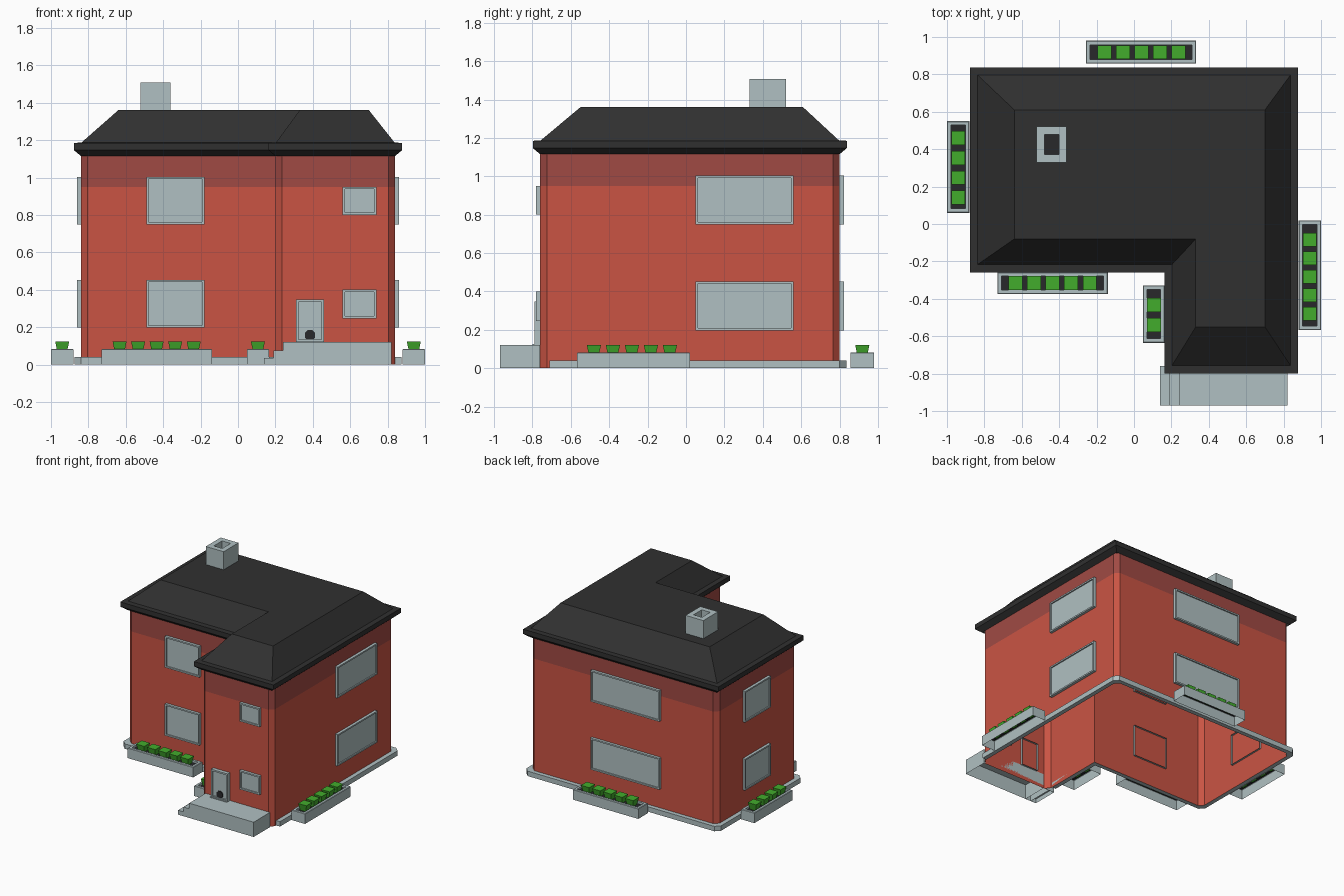
import bpy, bmesh, math
from mathutils import Vector

if "Cube" in bpy.data.objects:
    bpy.data.objects.remove(bpy.data.objects["Cube"])


def material(name, r, g, b):
    lin = [((c / 255 + 0.055) / 1.055) ** 2.4 for c in (r, g, b)]
    m = bpy.data.materials.new(name)
    m.diffuse_color = (*lin, 1)
    m.use_nodes = True
    m.node_tree.nodes["Principled BSDF"].inputs["Base Color"].default_value = m.diffuse_color
    return m


BRICK = material("red_brick", 202, 84, 68)
DARK_BRICK = material("dark_red_brick", 160, 74, 68)
STONE = material("grey_stone", 176, 192, 194)
SLATE = material("dark_slate", 48, 48, 48)
LEAF = material("leaf_green", 66, 172, 44)
SOIL = material("dark_soil", 40, 40, 43)


def loft(name, loops, mats, start=False, end=False, rule=None):
    """Bridge equal-length loops of points, optionally capping the ends."""
    bm = bmesh.new()
    rings = [[bm.verts.new(p) for p in loop] for loop in loops]
    n = len(rings[0])
    for i in range(len(rings) - 1):
        a, b = rings[i], rings[i + 1]
        for k in range(n):
            f = bm.faces.new((a[k], a[(k + 1) % n], b[(k + 1) % n], b[k]))
            if rule:
                f.material_index = rule(f.calc_center_median())
    if start:
        bm.faces.new(rings[0][::-1])
    if end:
        bm.faces.new(rings[-1]).material_index = len(mats) - 1
    bmesh.ops.recalc_face_normals(bm, faces=bm.faces)
    me = bpy.data.meshes.new(name)
    bm.to_mesh(me)
    bm.free()
    for m in mats:
        me.materials.append(m)
    ob = bpy.data.objects.new(name, me)
    bpy.context.collection.objects.link(ob)
    return ob


def rect(x0, x1, y0, y1, z, inset=0):
    i = inset
    return [(x0 + i, y0 + i, z), (x1 - i, y0 + i, z), (x1 - i, y1 - i, z), (x0 + i, y1 - i, z)]


def box(name, x0, x1, y0, y1, z0, z1, mat):
    # open underneath
    return loft(name, [rect(x0, x1, y0, y1, z0), rect(x0, x1, y0, y1, z1)], [mat], end=True)


# L-shaped plan: corner position and outward direction
PLAN = [(-.84, -.22, -1, -1), (.20, -.22, -1, -1), (.20, -.76, -1, -1),
        (.84, -.76, 1, -1), (.84, .80, 1, 1), (-.84, .80, -1, 1)]


def plan(off):
    return [Vector((x + sx * off, y + sy * off)) for x, y, sx, sy in PLAN]


def chamfered(off, c=.035):
    pts, out = plan(off), []
    for i, p in enumerate(pts):
        if i == 1:                      # inner corner stays sharp
            out.append(p)
            continue
        for q in (pts[i - 1], pts[(i + 1) % 6]):
            out.append(p + (q - p).normalized() * c)
    return out


def at(pts, z):
    return [(p[0], p[1], z) for p in pts]


# Walls with darker band under the eaves
wall = chamfered(0)
loft("walls", [at(wall, z) for z in (0, .95, 1.125)], [BRICK, DARK_BRICK],
     rule=lambda c: int(c.z > .95))

# Roof: eaves moulding, hipped slopes and flat top
ridge = [(-.64, -.08), (.33, -.08), (.33, -.55), (.70, -.55), (.70, .61), (-.64, .61)]
loft("roof", [at(plan(0), 1.115), at(plan(.038), 1.147), at(plan(.038), 1.185),
              at(plan(-.003), 1.187), at(ridge, 1.36)], [SLATE], end=True)

# Foundation strip around everything but the front of the wing
def strip(off):
    p = chamfered(off)
    side = [p[2 + 5], p[8], p[9], p[10], p[0], p[1], p[2]]
    return [(.84 + off, -.71)] + side + [(.20 - off, -.71)]


outline = strip(.035) + strip(0)[::-1]
loft("foundation", [at(outline, 0), at(outline, .04)], [STONE], start=True, end=True)


# Windows and door: framed panels pushed through the wall
def panel(name, axis, wall_pos, sign, u0, u1, z0, z1, out=.022, frame=.012):
    def loop(d, i):
        q = [(u0 + i, z0 + i), (u1 - i, z0 + i), (u1 - i, z1 - i), (u0 + i, z1 - i)]
        w = wall_pos + sign * d
        return [(w, u, z) if axis == "x" else (u, w, z) for u, z in q]
    return loft(name, [loop(-.015, 0), loop(out, 0), loop(out, frame), loop(out - .01, frame)],
                [STONE], end=True)


for label, z0, z1 in (("lower", .197, .453), ("upper", .75, 1.003)):
    panel(label + "_front_window", "y", -.22, -1, -.49, -.18, z0, z1)
    panel(label + "_right_window", "x", .84, 1, .05, .56, z0, z1)
    panel(label + "_back_window", "y", .80, 1, -.335, .285, z0, z1)
    panel(label + "_left_window", "x", -.84, -1, .14, .47, z0, z1)
    panel(label + "_wing_window", "y", -.76, -1, .56, .74, z0 + .05, z1 - .053)
panel("door", "y", -.76, -1, .31, .46, .12, .347, out=.03, frame=.013)
box("door_threshold", .31, .46, -.80, -.76, .118, .127, STONE)

# Small dark round plate on the door
ring = [(.385 + .03 * math.cos(math.tau * (k + .5) / 8),
         .157 + .03 * math.sin(math.tau * (k + .5) / 8)) for k in range(8)]
loft("door_plate", [[(x, y, z) for x, z in ring] for y in (-.779, -.788)], [SOIL], end=True)

# Porch and side steps
box("porch", .24, .82, -.97, -.76, 0, .12, STONE)
box("upper_step", .19, .24, -.97, -.76, 0, .075, STONE)
box("lower_step", .14, .19, -.97, -.76, 0, .036, STONE)

# Chimney with dark flue
cx = (-.52, -.36, .33, .52)
loft("chimney", [rect(*cx, 1.35), rect(*cx, 1.507), rect(*cx, 1.507, .042),
                 rect(*cx, 1.44, .042)], [STONE, SOIL], end=True)


# Planters with rows of clipped bushes
def planter(name, x0, x1, y0, y1, count, mid, step):
    r = (x0, x1, y0, y1)
    loft(name, [rect(*r, 0), rect(*r, .08), rect(*r, .083, .004), rect(*r, .083, .022),
                rect(*r, .066, .022)], [STONE, SOIL], end=True)
    for k in range(count):
        s = mid + (k - (count - 1) / 2) * step
        x, y = (s, (y0 + y1) / 2) if x1 - x0 > y1 - y0 else ((x0 + x1) / 2, s)
        b = (x - .037, x + .037, y - .037, y + .037)
        loft(f"{name}_bush_{k + 1}", [rect(*b, .06, .013), rect(*b, .122)], [LEAF],
             start=True, end=True)


planter("front_planter", -.73, -.14, -.375, -.257, 5, -.435, .099)
planter("wing_planter", .048, .165, -.635, -.328, 2, -.487, .107)
planter("right_planter", .88, 1.0, -.567, .02, 5, -.282, .099)
planter("back_planter", -.257, .332, .857, .98, 5, .04, .099)
planter("left_planter", -1.0, -.88, .06, .55, 4, .30, .106)
